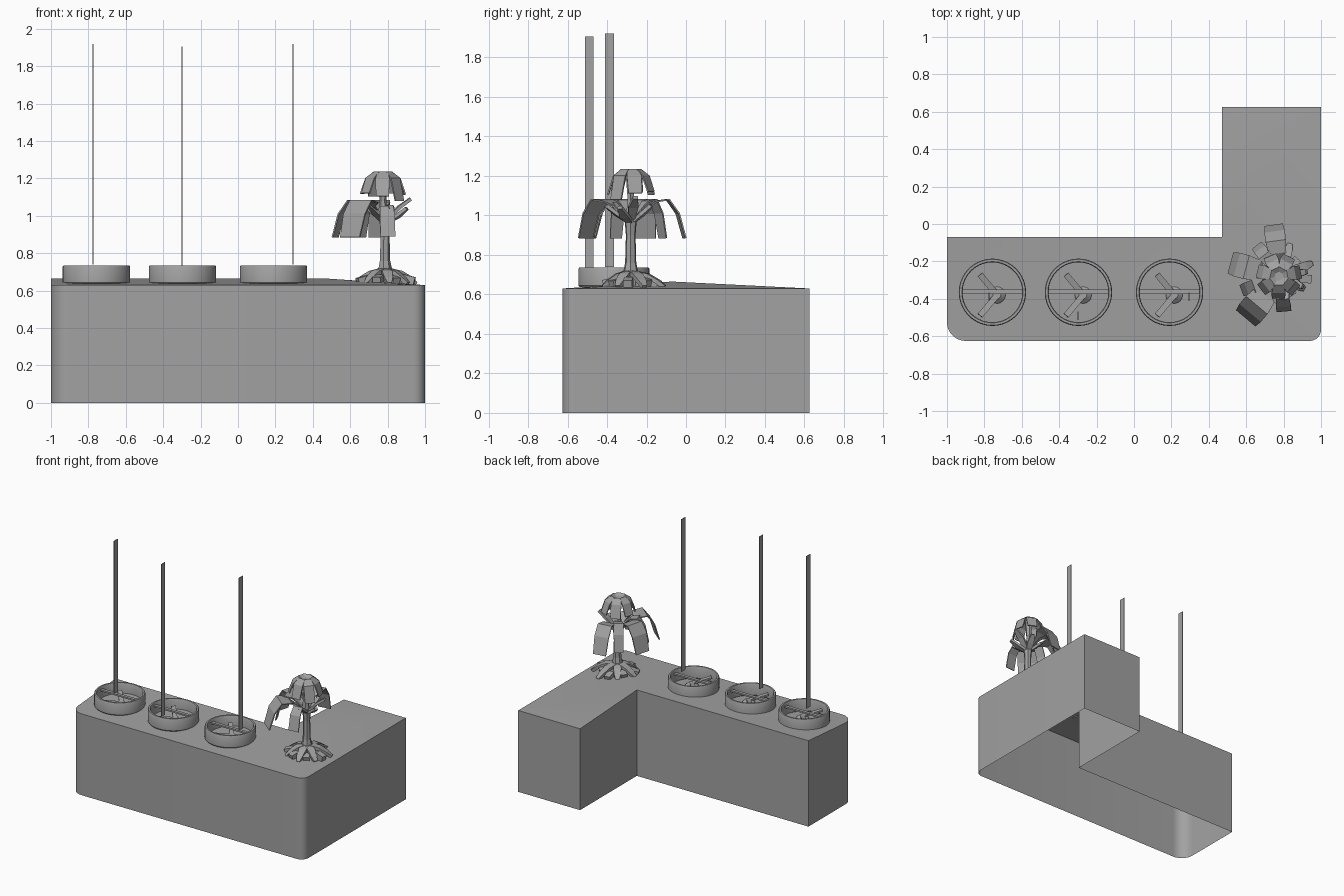
import bpy, bmesh, math, random
from mathutils import Vector, Matrix

random.seed(4)
if "Cube" in bpy.data.objects:
    bpy.data.objects.remove(bpy.data.objects["Cube"])

grey = bpy.data.materials.new("plain_grey")
grey.use_nodes = True
grey.diffuse_color = (0.36, 0.36, 0.36, 1)
grey.node_tree.nodes["Principled BSDF"].inputs["Base Color"].default_value = (0.36, 0.36, 0.36, 1)


def finish(bm, name, smooth=False, fix=True):
    if fix:
        bmesh.ops.recalc_face_normals(bm, faces=bm.faces)
    mesh = bpy.data.meshes.new(name)
    bm.to_mesh(mesh)
    bm.free()
    mesh.materials.append(grey)
    obj = bpy.data.objects.new(name, mesh)
    bpy.context.collection.objects.link(obj)
    if smooth:
        bpy.ops.object.select_all(action='DESELECT')
        obj.select_set(True)
        bpy.context.view_layer.objects.active = obj
        bpy.ops.object.shade_smooth_by_angle(angle=math.radians(35))
    return obj


def lathe(name, profile, x, y, sides, closed=False, smooth=True):
    """Turn (radius, height) points around a vertical axis."""
    bm = bmesh.new()
    rings = []
    for r, z in profile:
        rings.append([bm.verts.new((x + r * math.cos(a), y + r * math.sin(a), z))
                      for a in (2 * math.pi * i / sides for i in range(sides))])
    pairs = list(zip(rings, rings[1:]))
    if closed:
        pairs.append((rings[-1], rings[0]))
    else:
        bm.faces.new(rings[0])
        bm.faces.new(rings[-1])
    for low, high in pairs:
        for i in range(sides):
            j = (i + 1) % sides
            bm.faces.new((low[i], low[j], high[j], high[i]))
    return finish(bm, name, smooth)


def box(name, centre, size, turn=0, tilt=0):
    bm = bmesh.new()
    place = (Matrix.Translation(centre) @ Matrix.Rotation(turn, 4, 'Z')
             @ Matrix.Rotation(tilt, 4, 'Y') @ Matrix.Diagonal((*size, 1)))
    bmesh.ops.create_cube(bm, size=1, matrix=place)
    return finish(bm, name)


def ribbon(name, angle, path, thickness, x, y):
    """Sweep a flat strip outward; path holds (reach, height, width)."""
    bm = bmesh.new()
    out = Vector((math.cos(angle), math.sin(angle), 0))
    side = Vector((-out.y, out.x, 0))
    rows = []
    for reach, z, width in path:
        mid = Vector((x, y, z)) + out * reach
        rows.append([bm.verts.new(mid + side * width / 2), bm.verts.new(mid - side * width / 2)])
    for a, b in zip(rows, rows[1:]):
        bm.faces.new((a[0], a[1], b[1], b[0]))
    obj = finish(bm, name)
    solid = obj.modifiers.new("thickness", 'SOLIDIFY')
    solid.thickness = thickness
    solid.offset = 0
    return obj


# L-shaped counter: open underneath, top rising gently to the inner edge
def arc(cx, cy, r, start):
    steps = 8
    return [(cx + r * math.cos(start + i * math.pi / 2 / steps),
             cy + r * math.sin(start + i * math.pi / 2 / steps), 0.63) for i in range(steps + 1)]


left_end = (-1, -0.07, 0.665)
inner = (0.47, -0.07, 0.665)
front = arc(-0.9, -0.525, 0.1, math.pi) + arc(0.94, -0.565, 0.06, 1.5 * math.pi)
outline = [left_end] + front + [(1, 0.625, 0.63), (0.47, 0.625, 0.63), inner]
bm = bmesh.new()
top = [bm.verts.new(p) for p in outline]
foot = [bm.verts.new((p[0], p[1], 0)) for p in outline]
for i in range(len(top)):
    j = (i + 1) % len(top)
    bm.faces.new((foot[i], foot[j], top[j], top[i]))
n = len(front)
lid = [bm.faces.new(top[:n + 1] + [top[-1]]), bm.faces.new(top[n:])]
bmesh.ops.triangulate(bm, faces=lid)
finish(bm, "counter", True)

# Three round stands with a cross bar, sloping arms, a hub and a tall flat pole
rim = [(0.18, 0.645), (0.18, 0.728), (0.176, 0.735), (0.164, 0.735),
       (0.16, 0.728), (0.16, 0.645), (0.165, 0.638), (0.175, 0.638)]
stands = [(-0.757, -0.775, -0.388, 1.92), (-0.297, -0.3, -0.49, 1.905), (0.19, 0.295, -0.388, 1.92)]
for k, (x, pole_x, pole_y, pole_top) in enumerate(stands, 1):
    y = -0.365
    lathe(f"stand_ring_{k}", rim, x, y, 40, closed=True)
    box(f"stand_bar_{k}", (x, y + 0.003, 0.712), (0.33, 0.024, 0.012))
    lathe(f"stand_hub_{k}", [(0.045, 0.64), (0.045, 0.655), (0.02, 0.675)], x + 0.025, y - 0.015, 16)
    for s in (-1, 1):
        box(f"stand_arm_{k}_{'front' if s < 0 else 'back'}",
            (x - 0.022, y - 0.015 + s * 0.057, 0.682), (0.14, 0.032, 0.012),
            turn=math.pi - s * math.radians(50), tilt=-0.2)
    pole_foot = pole_top - 1.18
    box(f"flat_pole_{k}", (pole_x, pole_y, (pole_foot + pole_top) / 2), (0.005, 0.045, 1.18))

# Plant trunk and upper stem
px, py = 0.785, -0.28
lathe("plant_trunk", [(0.055, 0.63), (0.042, 0.7), (0.029, 0.76), (0.025, 0.9), (0.033, 0.99)],
      px, py, 7, smooth=False)
lathe("plant_stem", [(0.03, 0.98), (0.018, 1.08), (0.03, 1.22)], px - 0.01, py, 6, smooth=False)

# Short branches spreading from the trunk head
for k, (deg, reach, z) in enumerate([(10, 0.14, 1.09), (-25, 0.13, 1.04), (70, 0.11, 1.05),
                                     (165, 0.11, 1.06), (225, 0.12, 1.06), (285, 0.13, 1.05)], 1):
    ribbon(f"branch_{k}", math.radians(deg),
           [(0.0, 0.96, 0.03), (reach * 0.55, z - 0.045, 0.05), (reach, z, 0.025)], 0.018, px, py)

# Large drooping lower leaves
for k, (deg, size, width) in enumerate([(98, 1.0, 0.11), (165, 1.0, 0.13), (230, 1.05, 0.15),
                                        (128, 0.75, 0.07), (200, 0.8, 0.07)], 1):
    ribbon(f"lower_leaf_{k}", math.radians(deg),
           [(0.02, 0.99, 0.02), (0.1 * size, 1.05, 0.04), (0.125 * size, 1.07, width * 0.85),
            (0.19 * size, 1.08, width), (0.24 * size, 1.01, width), (0.275 * size, 0.885, width * 0.9)],
           0.008, px, py)
ribbon("narrow_leaf", math.radians(275),
       [(0.03, 0.99, 0.03), (0.12, 1.05, 0.07), (0.16, 1.0, 0.08), (0.185, 0.89, 0.08)], 0.008, px, py)

# Small leaves folded down around the crown
for k in range(7):
    drop = random.uniform(0.1, 0.15)
    ribbon(f"crown_leaf_{k + 1}", k * math.tau / 7 + 0.2,
           [(0.0, 1.2, 0.03), (0.045, 1.232, 0.05), (0.085, 1.2, 0.075), (0.115, 1.225 - drop, 0.07)],
           0.008, px - 0.01, py)

# Roots and loose stones around the foot of the plant
for k in range(7):
    reach = random.uniform(0.13, 0.19)
    ribbon(f"root_{k + 1}", k * math.tau / 7 + 0.4,
           [(0.02, 0.71, 0.05), (reach * 0.5, 0.695, 0.055), (reach * 0.8, 0.665, 0.045),
            (reach, 0.637, 0.025)], 0.022, px, py)
for k in range(7):
    a = k * math.tau / 7 + 0.8
    r = random.uniform(0.08, 0.13)
    box(f"stone_{k + 1}", (px + r * math.cos(a), py + r * math.sin(a), 0.655),
        (random.uniform(0.04, 0.07), 0.045, random.uniform(0.04, 0.06)), turn=a, tilt=0.25)
